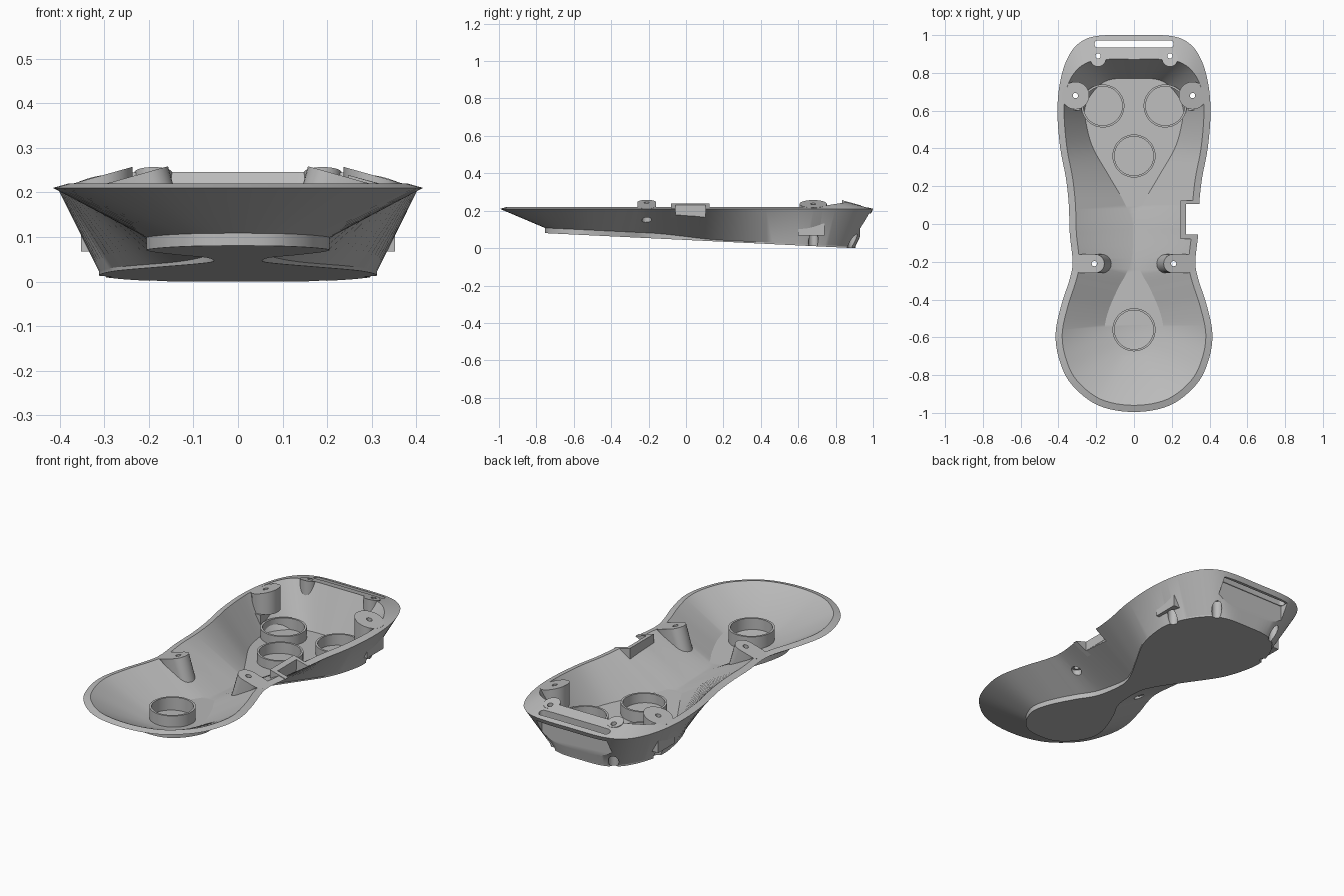
import bpy, bmesh, math
from mathutils import Vector

cube = bpy.data.objects.get("Cube")
if cube:
    bpy.data.objects.remove(cube)

grey = bpy.data.materials.new("plain_grey")
grey.use_nodes = True
COLOR = (0.5, 0.5, 0.5, 1)
grey.diffuse_color = COLOR
grey.node_tree.nodes["Principled BSDF"].inputs["Base Color"].default_value = COLOR

RIM, SLOPE = 0.21, 0.28


def smooth(a, b, v):
    t = min(max((v - a) / (b - a), 0), 1)
    return t * t * (3 - 2 * t)


def base_z(y):
    return max(0.0, 0.0437 - 0.0485 * y)


def make(name, verts, faces):
    mesh = bpy.data.meshes.new(name)
    mesh.from_pydata(verts, [], faces)
    bm = bmesh.new()
    bm.from_mesh(mesh)
    bmesh.ops.recalc_face_normals(bm, faces=bm.faces)
    bm.to_mesh(mesh)
    bm.free()
    mesh.materials.append(grey)
    obj = bpy.data.objects.new(name, mesh)
    bpy.context.collection.objects.link(obj)
    return obj


def prism(name, outline, bottom, top):
    """Closed solid over an outline; bottom and top map (x, y) to points."""
    n = len(outline)
    verts = [bottom(x, y) for x, y in outline] + [top(x, y) for x, y in outline]
    faces = [tuple(range(n)), tuple(range(n, 2 * n))]
    faces += [(i, (i + 1) % n, (i + 1) % n + n, i + n) for i in range(n)]
    return make(name, verts, faces)


def straight(name, outline, z0, z1):
    return prism(name, outline, lambda x, y: (x, y, z0), lambda x, y: (x, y, z1))


def circle(cx, cy, r, n=32):
    return [(cx + r * math.cos(2 * math.pi * i / n), cy + r * math.sin(2 * math.pi * i / n))
            for i in range(n)]


def rect(x0, x1, y0, y1):
    return [(x0, y0), (x1, y0), (x1, y1), (x0, y1)]


def stadium(x0, x1, cy, r, n=12):
    arc = [math.pi * (i / n - 0.5) for i in range(n + 1)]
    return ([(x1 - r + r * math.cos(a), cy + r * math.sin(a)) for a in arc] +
            [(x0 + r - r * math.cos(a), cy - r * math.sin(a)) for a in arc])


def cut(obj, cutters):
    for c in cutters:
        mod = obj.modifiers.new("cut", "BOOLEAN")
        mod.object, mod.operation, mod.solver = c, "DIFFERENCE", "EXACT"
    bpy.context.view_layer.update()
    dg = bpy.context.evaluated_depsgraph_get()
    mesh = bpy.data.meshes.new_from_object(obj.evaluated_get(dg))
    obj.modifiers.clear()
    obj.data = mesh


# Half outline, back to front: rim x, rim y, base x, base y
ROWS = [(0, 1, 0, .905), (.2, .995, .12, .9), (.3, .95, .2, .865), (.36, .86, .26, .79),
        (.395, .73, .3, .69), (.405, .58, .31, .58), (.39, .4, .27, .4), (.36, .24, .17, .22),
        (.345, .1, .09, .08), (.34, -.05, .055, -.03), (.325, -.2, .07, -.2),
        (.34, -.29, .13, -.32), (.385, -.43, .185, -.45), (.415, -.58, .205, -.56),
        (.395, -.72, .175, -.65), (.33, -.85, .13, -.71), (.19, -.96, .075, -.745),
        (0, -.995, 0, -.755)]
rows = [Vector(r) for r in ROWS]
flip = Vector((-1, 1, -1, 1))
rows = [rows[1] * flip] + rows + [rows[-2] * flip]
half = []
for i in range(1, len(rows) - 2):
    a, b, c, d = rows[i - 1:i + 3]
    for k in range(6):
        t = k / 6
        half.append(0.5 * (2 * b + (c - a) * t + (2 * a - 5 * b + 4 * c - d) * t * t
                           + (3 * b - a - 3 * c + d) * t ** 3))
half.append(rows[-2])


def inset(pts, dist):
    """Move a half outline inward, keeping its ends on the centre line."""
    out = []
    for i, p in enumerate(pts):
        if i in (0, len(pts) - 1):
            out.append(Vector((0, p.y + (-dist if i == 0 else dist))))
            continue
        t = (pts[i + 1] - pts[i - 1]).normalized()
        q = p + Vector((t.y, -t.x)) * dist
        out.append(Vector((max(q.x, 0.008), q.y)))
    return out


rim = [Vector((p[0], p[1])) for p in half]
base = [Vector((p[2], p[3])) for p in half]
lip = [Vector((p.x, p.y - 0.095 * smooth(.6, 1, p.y))) for p in inset(rim, 0.035)]
floor = [Vector((p.x, p.y - 0.085 * smooth(.5, .88, p.y))) for p in inset(base, 0.05)]

# Hollow shell: base, low step, outer rim, raised inner lip, inner floor
loops = [
    [(p.x, p.y, base_z(p.y)) for p in base],
    [(p.x, p.y, base_z(p.y) + .008 + .02 * smooth(.2, -.2, p.y) if p.y > .2
      else base_z(p.y) + .008 + .02 * (1 - smooth(-.2, .2, p.y))) for p in base],
    [(p.x, p.y, RIM) for p in rim],
    [(q.x, q.y, RIM + SLOPE * (q - p).length) for p, q in zip(rim, lip)],
    [(p.x, p.y, base_z(p.y) + .022) for p in floor],
]
m = len(half)
n = 2 * m - 2
verts = []
for loop in loops:
    verts += loop + [(-x, y, z) for x, y, z in loop[-2:0:-1]]
faces = []
for k in range(len(loops) - 1):
    for i in range(n):
        j = (i + 1) % n
        faces.append((k * n + i, k * n + j, (k + 1) * n + j, (k + 1) * n + i))
for o in (0, (len(loops) - 1) * n):
    for i in range(m - 1):
        quad = (o + i, o + i + 1, o + (n - i - 1) % n, o + (n - i) % n)
        faces.append(tuple(dict.fromkeys(quad)))
shell = make("shell", verts, faces)

# Cutters for screw holes, strap slot and side port
holes, bores = [], []
for s in (1, -1):
    for x, y, depth in ((.31, .68, .1), (.19, .89, .1), (.21, -.21, .17)):
        holes.append(straight("hole_cutter", circle(s * x, y, .014, 20), -.1, .4))
        bores.append(straight("bore_cutter", circle(s * x, y, .026, 24), -.1, depth))
slot = straight("slot_cutter", stadium(-.21, .21, .953, .019), .12, .4)
recess = straight("recess_cutter", rect(-.21, .21, .93, 1.2), .045, .185)
port = straight("port_cutter", rect(.275, .6, -.055, .105), -.1, .5)

# Screw bosses with tops sloping up toward the middle
solids, parts = [], []
for s, side in ((1, "left"), (-1, "right")):
    solids.append(prism("rear_boss_" + side, circle(s * .31, .68, .073),
                        lambda x, y: (math.copysign(min(abs(x), .35), x), y, .13),
                        lambda x, y: (x, y, RIM + SLOPE * (.405 - abs(x)))))
    solids.append(straight("boss_block_" + side,
                           rect(*sorted((s * .285, s * .352)), .6, .74), .067, .131))
    solids.append(prism("back_boss_" + side, circle(s * .19, .875, .042),
                        lambda x, y: (x, y, .16),
                        lambda x, y: (x, y, RIM + SLOPE * (1 - y))))
    solids.append(prism("waist_boss_" + side, stadium(*sorted((s * .157, s * .325)), -.21, .05),
                        lambda x, y, s=s: (x - s * .04, y, .085 + .52 * (abs(x) - .095)),
                        lambda x, y: (x, y, RIM + SLOPE * (.33 - abs(x)))))
cut(shell, holes + bores + [slot, recess, port])
for obj in solids:
    cut(obj, holes + bores)
for c in holes + bores + [slot, recess, port]:
    bpy.data.objects.remove(c)
parts += [shell] + solids

# Frame around the side port
def frame_low(x, y):
    return (x, y, .165 + .5 * (abs(x) - .25))


def frame_top(x, y):
    return (x, y, RIM + SLOPE * (.35 - x))


for name, box in (("port_back", (.247, .276, -.08, .125)),
                  ("port_side_front", (.25, .34, -.08, -.055)),
                  ("port_side_rear", (.25, .345, .105, .125))):
    parts.append(prism(name, rect(*box), frame_low, frame_top))


# Round sockets standing on the floor
def socket(name, cx, cy, height, r=.114, wall=.011, n=64):
    z = base_z(cy) + .012
    verts, faces = [], []
    for rad, h in ((r, z), (r, z + height), (r - wall, z + height), (r - wall, z)):
        verts += [(x, y, h) for x, y in circle(cx, cy, rad, n)]
    for k in range(4):
        for i in range(n):
            j, q = (i + 1) % n, (k + 1) % 4
            faces.append((k * n + i, k * n + j, q * n + j, q * n + i))
    return make(name, verts, faces)


parts += [socket("rear_socket_left", .165, .625, .065),
          socket("rear_socket_right", -.165, .625, .065),
          socket("middle_socket", 0, .36, .065),
          socket("front_socket", 0, -.56, .075)]

for obj in parts:
    bpy.ops.object.select_all(action="DESELECT")
    obj.select_set(True)
    bpy.context.view_layer.objects.active = obj
    bpy.ops.object.shade_smooth_by_angle(angle=math.radians(30))
